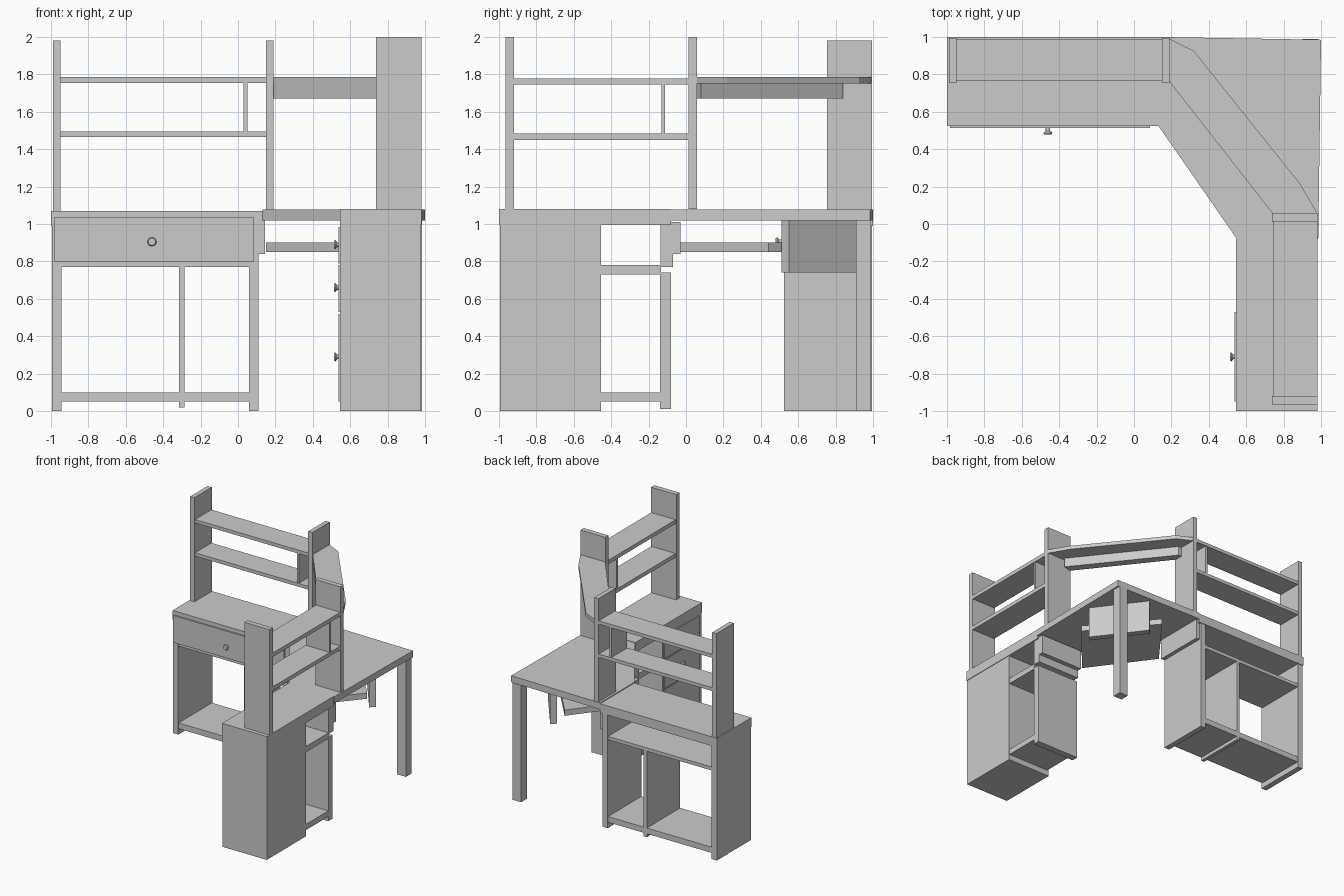
import bpy, bmesh
from math import pi
from mathutils import Matrix

if "Cube" in bpy.data.objects:
    bpy.data.objects.remove(bpy.data.objects["Cube"])


def prism(name, pts, z0, z1):
    """Extrude a flat outline from z0 to z1."""
    bm = bmesh.new()
    lo = [bm.verts.new((x, y, z0)) for x, y in pts]
    hi = [bm.verts.new((x, y, z1)) for x, y in pts]
    bm.faces.new(lo)
    bm.faces.new(hi)
    n = len(pts)
    for i in range(n):
        j = (i + 1) % n
        bm.faces.new((lo[i], lo[j], hi[j], hi[i]))
    bmesh.ops.recalc_face_normals(bm, faces=bm.faces)
    me = bpy.data.meshes.new(name)
    bm.to_mesh(me)
    bm.free()
    ob = bpy.data.objects.new(name, me)
    bpy.context.collection.objects.link(ob)
    return ob


def box(name, x0, x1, y0, y1, z0, z1):
    return prism(name, [(x0, y0), (x1, y0), (x1, y1), (x0, y1)], z0, z1)


def knob(name, loc, rot, r=0.024):
    """Small flared knob: thin stem and round cap, pointing along local +z."""
    bm = bmesh.new()
    for r1, r2, depth, z in ((0.012, 0.012, 0.02, 0.01), (0.014, r, 0.010, 0.020), (r, r * 0.8, 0.008, 0.029)):
        bmesh.ops.create_cone(bm, cap_ends=True, segments=16, radius1=r1, radius2=r2,
                              depth=depth, matrix=Matrix.Translation((0, 0, z)))
    me = bpy.data.meshes.new(name)
    bm.to_mesh(me)
    bm.free()
    ob = bpy.data.objects.new(name, me)
    ob.location, ob.rotation_euler = loc, rot
    bpy.context.collection.objects.link(ob)


# Worktops
box("back_worktop", -1.0, 0.13, 0.525, 1.0, 0.99, 1.07)
box("right_worktop", 0.545, 0.98, -1.0, -0.08, 0.995, 1.08)
prism("corner_worktop", [(0.13, 0.525), (0.55, -0.08), (0.985, -0.08), (1.0, 0.985), (0.13, 1.0)], 1.02, 1.077)
box("corner_leg", 0.90, 0.985, 0.91, 0.99, 0.0, 1.02)

# Back pedestal, open through, with one wide drawer
for side, x0, x1 in (("left", -0.995, -0.945), ("right", 0.06, 0.11)):
    box("back_pedestal_%s_side" % side, x0, x1, 0.525, 0.995, 0.0, 0.99)
box("back_pedestal_divider", -0.315, -0.285, 0.53, 0.99, 0.02, 0.77)
box("back_pedestal_bottom", -0.945, 0.06, 0.53, 0.99, 0.05, 0.10)
box("back_drawer_shelf", -0.945, 0.06, 0.53, 0.99, 0.77, 0.80)
box("wide_drawer_front", -0.985, 0.085, 0.512, 0.535, 0.80, 1.035)
knob("wide_drawer_knob", (-0.46, 0.512, 0.905), (pi / 2, 0, 0))

# Right pedestal: closed drawer stack and open bay
box("drawer_stack", 0.545, 0.975, -0.995, -0.455, 0.0, 0.995)
for i, (z0, z1, kz) in enumerate(((0.05, 0.52, 0.29), (0.53, 0.78, 0.66), (0.79, 0.985, 0.89))):
    box("stack_drawer_front_%d" % i, 0.537, 0.55, -0.95, -0.47, z0, z1)
    knob("stack_drawer_knob_%d" % i, (0.545, -0.71, kz), (0, -pi / 2, 0))
box("bay_bottom_shelf", 0.56, 0.97, -0.46, -0.135, 0.05, 0.10)
box("bay_upper_shelf", 0.56, 0.97, -0.46, -0.135, 0.73, 0.78)
box("bay_side", 0.55, 0.97, -0.14, -0.08, 0.01, 0.74)
box("bay_upper_side", 0.55, 0.97, -0.135, -0.07, 0.77, 1.01)

# Keyboard tray, its runners and the board behind it
box("tray_runner_right", 0.55, 0.97, -0.08, -0.03, 0.84, 1.01)
box("tray_runner_back", 0.11, 0.145, 0.525, 0.98, 0.84, 1.02)
prism("keyboard_tray", [(0.15, 0.5), (0.54, -0.03), (0.94, 0.44), (0.5, 0.96)], 0.85, 0.90)
prism("tray_back_board", [(0.91, 0.51), (0.95, 0.55), (0.64, 0.96), (0.60, 0.92)], 0.74, 1.02)

# Back hutch
for side, x0 in (("left", -0.99), ("right", 0.15)):
    box("back_hutch_%s_side" % side, x0, x0 + 0.04, 0.755, 0.995, 1.07, 1.98)
for i, z in enumerate((1.465, 1.755)):
    box("back_hutch_shelf_%d" % i, -0.95, 0.15, 0.765, 0.99, z, z + 0.03)
box("back_hutch_divider", 0.03, 0.05, 0.77, 0.985, 1.495, 1.755)

# Right hutch
for side, y0 in (("front", -0.965), ("rear", 0.013)):
    box("right_hutch_%s_side" % side, 0.738, 0.98, y0, y0 + 0.045, 1.08, 2.0)
for i, z in enumerate((1.45, 1.745)):
    box("right_hutch_shelf_%d" % i, 0.745, 0.98, -0.92, 0.013, z, z + 0.034)
box("right_hutch_divider", 0.75, 0.975, -0.132, -0.112, 1.484, 1.745)

# Corner bridge shelf with a valance below
prism("corner_shelf", [(0.19, 0.76), (0.74, 0.058), (0.98, 0.058), (0.885, 0.22), (0.32, 0.925), (0.19, 0.99)],
      1.752, 1.785)
prism("corner_valance", [(0.19, 0.765), (0.745, 0.058), (0.82, 0.08), (0.22, 0.84), (0.19, 0.84)], 1.67, 1.752)
